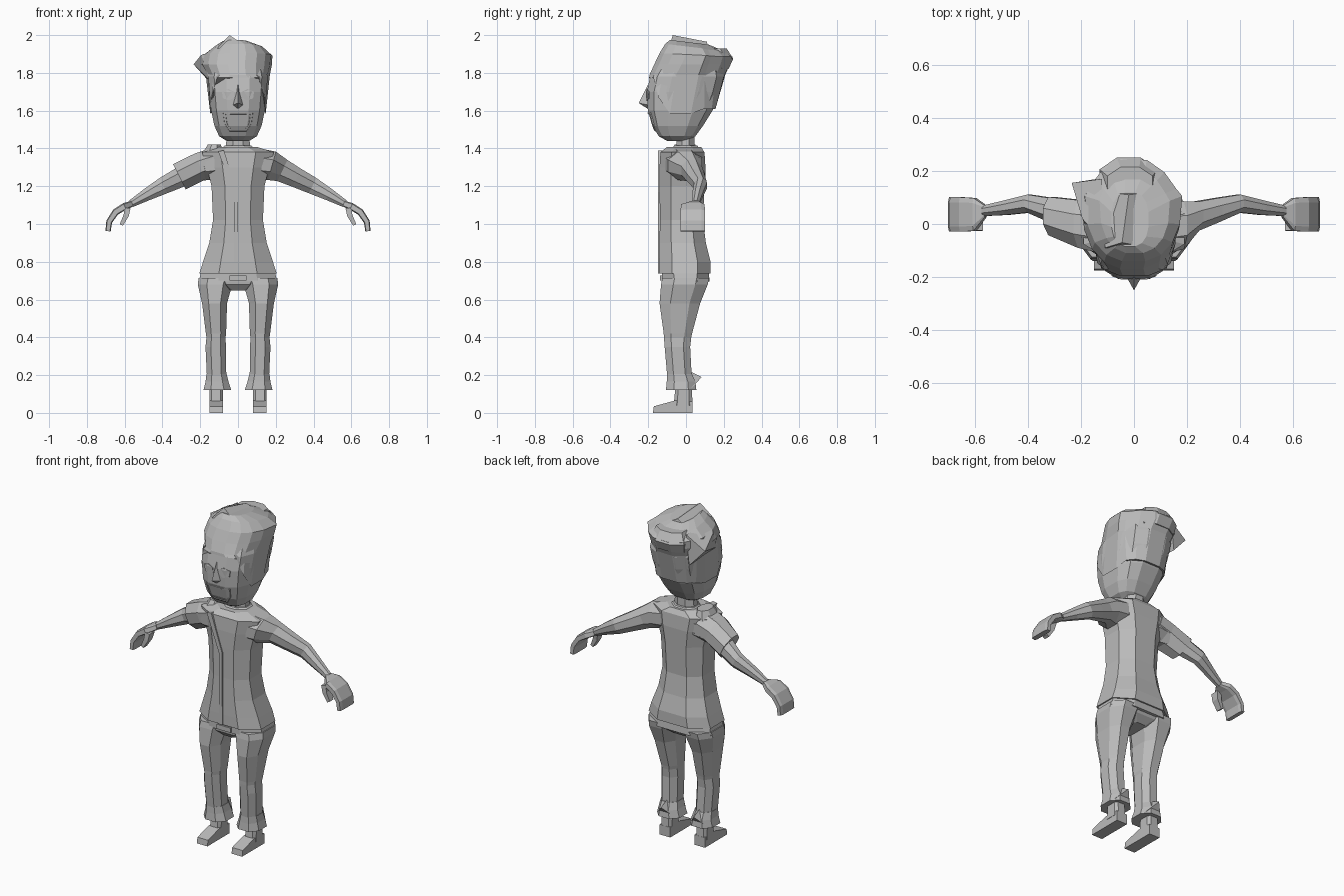
import bpy, math
from mathutils import Vector

GREY = bpy.data.materials.new("clay_grey")
GREY.diffuse_color = (0.5, 0.5, 0.5, 1)


def mesh(name, verts, faces):
    me = bpy.data.meshes.new(name)
    me.from_pydata([tuple(v) for v in verts], [], faces)
    me.materials.append(GREY)
    ob = bpy.data.objects.new(name, me)
    bpy.context.collection.objects.link(ob)
    # consistent outward normals
    bpy.context.view_layer.objects.active = ob
    ob.select_set(True)
    bpy.ops.object.mode_set(mode='EDIT')
    bpy.ops.mesh.select_all(action='SELECT')
    bpy.ops.mesh.normals_make_consistent(inside=False)
    bpy.ops.object.mode_set(mode='OBJECT')
    ob.select_set(False)
    return ob


def loft(name, rings):
    n = len(rings[0])
    faces = [(k * n + i, k * n + (i + 1) % n, (k + 1) * n + (i + 1) % n, (k + 1) * n + i)
             for k in range(len(rings) - 1) for i in range(n)]
    faces += [tuple(range(n)), tuple(range((len(rings) - 1) * n, len(rings) * n))]
    return mesh(name, [p for r in rings for p in r], faces)


def ring(z, x0, x1, y0, y1, n=8, slope=0.0, p=1.0):
    """Polygon that fills the given bounds; p < 1 is boxier, slope tips it along y."""
    cx, cy, s = (x0 + x1) / 2, (y0 + y1) / 2, math.cos(math.pi / n) ** p
    out = []
    for i in range(n):
        a = 2 * math.pi * (i + 0.5) / n
        c, d = (math.copysign(abs(v) ** p / s, v) for v in (math.cos(a), math.sin(a)))
        y = cy + (y1 - y0) / 2 * d
        out.append(Vector((cx + (x1 - x0) / 2 * c, y, z + slope * (y - cy))))
    return out


def tube(name, path, side, n=8, p=1.0):
    """Loft along x-z points (x, z, y, half thickness, half depth)."""
    rings = []
    for k, (x, z, y, h, d) in enumerate(path):
        a, b = path[max(k - 1, 0)], path[min(k + 1, len(path) - 1)]
        t = Vector((b[0] - a[0], b[1] - a[1])).normalized()
        rings.append([Vector((side * (x - t.y * q.x), y + q.y, z + t.x * q.x))
                      for q in ring(0, -h, h, -d, d, n, 0, p)])
    return loft(name, rings)


def plate(name, outline, y0, y1):
    """Extrude an x-z outline between two depths."""
    return loft(name, [[(x, y, z) for x, z in outline] for y in (y0, y1)])


# Head, neck
HEAD = [(1.44, .06, -.10, .01), (1.465, .10, -.145, .05), (1.52, .125, -.178, .09),
        (1.60, .142, -.202, .14), (1.70, .152, -.207, .18), (1.78, .157, -.19, .20),
        (1.86, .14, -.14, .18)]
HP = .7
loft("head", [ring(z, -w, w, f, b, 12, 0, HP) for z, w, f, b in HEAD])
loft("neck", [ring(z, -w, w, -.05, .045) for z, w in ((1.36, .07), (1.41, .065), (1.5, .055))])
loft("collar", [ring(1.39, -.10, .10, -.09, .08), ring(1.415, -.07, .07, -.06, .06)])


def head_at(z):
    for a, b in zip(HEAD, HEAD[1:]):
        if z <= b[0]:
            t = (z - a[0]) / (b[0] - a[0])
            return [a[k] + t * (b[k] - a[k]) for k in (1, 2, 3)]


# Hair shell with stepped lower edge, then bulging, tilted crown
N = 16
edge = []
for i in range(N):
    s = math.sin(2 * math.pi * (i + .5) / N)
    z = 1.775 if s < -.75 else 1.67 if s < -.5 else 1.585 if s < .3 else 1.61
    w, f, b = head_at(z)
    edge.append(ring(z, -w - .008, w + .008, f - .004, b + .012, N, 0, HP)[i])
hair = [edge, ring(1.79, -.172, .17, -.193, .208, N, 0, .75),
        ring(1.845, -.20, .18, -.168, .232, N, 0, .8),
        ring(1.895, -.185, .182, -.14, .245, N, -.05, .8),
        ring(1.935, -.13, .135, -.11, .20, N, -.12, .8),
        ring(1.962, -.085, .055, -.085, .12, N, -.12, .8)]
for r in hair[1:5]:
    for q in r:
        # taper toward the front, round the rear to a central point
        q.x *= 1.0 + .6 * min(q.y - .08, 0)
        if q.y > .12:
            q.y -= .35 * max(abs(q.x + .02) - .06, 0)
loft("hair", hair)

# Hair tufts: front peak, side lock, rear curl
mesh("hair_peak", [(-.11, -.09, 1.93), (.06, -.09, 1.93), (.05, .12, 1.93), (-.10, .12, 1.93),
                   (-.045, -.07, 2.0), (-.02, .11, 1.965)],
     [(0, 1, 4), (1, 2, 5, 4), (2, 3, 5), (3, 0, 4, 5), (0, 3, 2, 1)])
mesh("hair_lock", [(-.15, -.08, 1.76), (-.14, .17, 1.74), (-.12, .17, 1.92), (-.13, -.05, 1.91),
                   (-.235, .155, 1.845), (-.195, .02, 1.895)],
     [(0, 1, 4), (0, 4, 5), (1, 2, 4), (2, 3, 5, 4), (3, 0, 5), (0, 3, 2, 1)])
loft("hair_curl", [ring(1.82, -.12, .09, .10, .225), ring(1.875, -.13, .09, .10, .25),
                   ring(1.93, -.10, .07, .10, .215)])

# Face: nose, eyes, lips and grin laid on the front of the head
mesh("nose", [(-.028, -.2, 1.63), (.028, -.2, 1.63), (0, -.195, 1.605), (0, -.2, 1.74),
              (0, -.25, 1.64)], [(0, 2, 4), (2, 1, 4), (1, 3, 4), (3, 0, 4), (0, 3, 1, 2)])
for s in (-1, 1):
    loft("eye", [[(s * x, -.209 + d + max(x - .06, 0) * .5, z) for x, z in
         ((.02, 1.67), (.045, 1.655), (.08, 1.665), (.085, 1.70), (.05, 1.715), (.022, 1.70))]
        for d in (0, .008)])
MOUTH = ((-.08, 1.59), (-.04, 1.59), (.04, 1.59), (.08, 1.59), (.072, 1.53), (.045, 1.49),
         (-.045, 1.49), (-.072, 1.53))


def on_face(x, z, d):
    w, f, b = head_at(z)
    return (x, f + max(abs(x) - .05, 0) * .45 + d, z)


def lips(k, d):
    return [on_face(x * k, 1.543 + (z - 1.543) * k, d) for x, z in MOUTH]


loft("lips", [lips(1, .006), lips(.98, -.005), lips(.82, -.005), lips(.8, .0)])

# Jacket body
JACKET = [(.738, .205, -.142, .13), (.80, .185, -.142, .13), (.90, .152, -.14, .105),
          (1.02, .132, -.138, .09), (1.20, .14, -.14, .098), (1.30, .165, -.14, .103),
          (1.38, .19, -.135, .098), (1.408, .10, -.10, .08)]
loft("jacket", [ring(z, -w, w, f, b, 8, 0, .8) for z, w, f, b in JACKET])
plate("jacket_flap", [(-.105, 1.385), (-.075, 1.39), (-.003, 1.17), (-.001, .738), (-.022, .738),
                      (-.022, 1.16)], -.147, -.10)
loft("shoulder_pad", [ring(1.37, -.19, -.08, -.09, .07), ring(1.42, -.16, -.09, -.06, .05)])

# Belt, buckle, hips
loft("belt", [ring(z, -w, w, -.128, b, 8, 0, .8) for z, w, b in ((.695, .207, .125), (.75, .195, .12))])
plate("buckle", [(-.045, .70), (.045, .70), (.045, .728), (-.045, .728)], -.137, -.11)
loft("hips", [ring(.648, -.07, .07, -.09, .06), ring(.68, -.15, .15, -.12, .10),
              ring(.72, -.20, .20, -.125, .12)])

# Arms and hands
ARM = [(.10, 1.32, -.015, .082, .10), (.18, 1.308, -.005, .078, .09), (.235, 1.283, .03, .062, .055),
       (.31, 1.245, .052, .053, .046), (.395, 1.203, .077, .045, .034), (.48, 1.157, .062, .033, .028),
       (.565, 1.108, .05, .02, .02)]
HAND = [(.56, 1.108, .048, .016, .022), (.60, 1.093, .036, .019, .062), (.648, 1.063, .036, .018, .065),
        (.682, 1.012, .036, .016, .065), (.688, .962, .036, .014, .065)]
THUMB = [(.585, 1.085, .0, .016, .025), (.592, 1.045, -.005, .014, .022), (.618, .995, -.008, .009, .018)]
for s, side in ((-1, "right"), (1, "left")):
    tube(side + "_arm", ARM, s)
    tube(side + "_hand", HAND, s, 8, .4)
    tube(side + "_thumb", THUMB, s, 4)
tube("short_sleeve", [(.12, 1.33, -.01, .075, .10), (.20, 1.305, .0, .074, .09),
                      (.31, 1.25, .03, .075, .072)], -1)

# Legs: (z, inner x, outer x, front y, back y)
LEG = [(.715, .02, .208, -.125, .122), (.68, .03, .213, -.132, .115), (.58, .058, .19, -.14, .075),
       (.42, .063, .17, -.118, .032), (.40, .066, .167, -.117, .028), (.35, .064, .172, -.113, .022),
       (.20, .062, .165, -.10, .03)]
CUFF = [(.205, .06, .167, -.10, .032), (.165, .05, .172, -.102, .05), (.12, .035, .183, -.106, .055)]
for s, side in ((-1, "right"), (1, "left")):
    def limb(name, rows, p=.85):
        loft(side + name, [ring(z, *sorted((s * a, s * b)), f, k, 8, 0, p) for z, a, b, f, k in rows])
    limb("_leg", LEG)
    limb("_trouser_cuff", CUFF)
    # flared point at the rear of the cuff
    mesh(side + "_cuff_point", [(s * x, y, z) for x, y, z in
         ((.055, .03, .13), (.165, .03, .13), (.108, .02, .22), (.108, .083, .19))],
         [(0, 1, 3), (1, 2, 3), (2, 0, 3), (0, 2, 1)])
    limb("_ankle", [(.15, .08, .152, -.055, .03), (.04, .08, .152, -.065, .035)], .5)
    # foot wedge from its side profile
    prof = ((-.175, 0), (.035, 0), (.035, .06), (-.06, .065), (-.17, .035))
    loft(side + "_foot", [[(s * x, y, z) for y, z in prof] for x in (.08, .15)])
